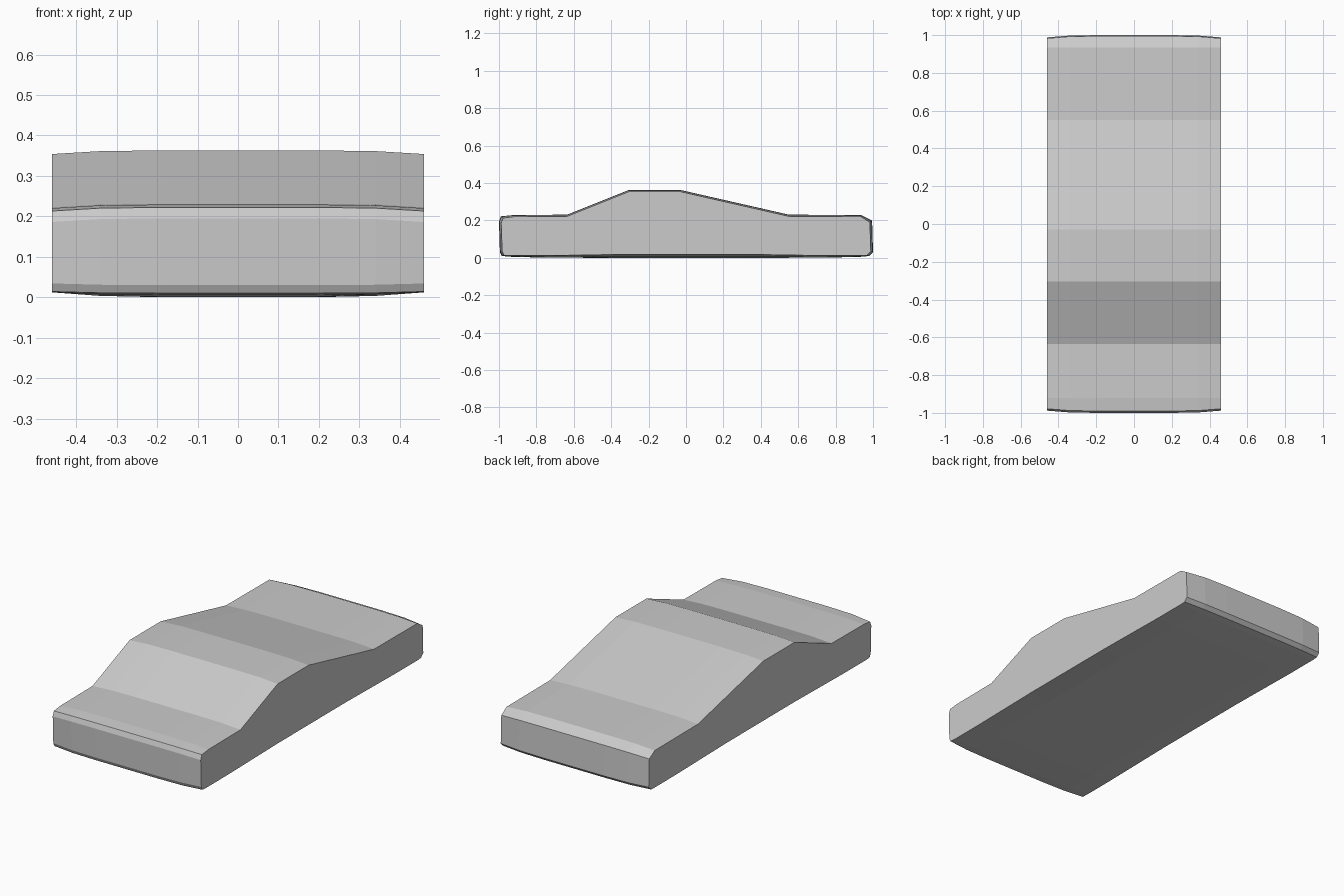
import bpy, bmesh

if "Cube" in bpy.data.objects:
    bpy.data.objects.remove(bpy.data.objects["Cube"])

# Body side profile (y, z) on the centre line, running front to back over the top
TOP = [(-0.985, 0.01), (-0.995, 0.03), (-1.0, 0.195), (-0.99, 0.222), (-0.92, 0.229),
       (-0.635, 0.231), (-0.305, 0.363), (-0.03, 0.363), (0.55, 0.231),
       (0.935, 0.229), (0.995, 0.2), (1.0, 0.03), (0.98, 0.01)]
# Underside: (y, z, extra lift at the flanks)
UNDER = [(0.94, 0.006, 0.006), (0.75, 0.001, 0.011), (0.3, 0.0, 0.019),
         (-0.3, 0.0, 0.019), (-0.75, 0.001, 0.011), (-0.94, 0.006, 0.006)]

# Cross stations: x and crown amount (0 at the centre, 1 at the flank)
HALF = [(0.19, 0.0), (0.34, 0.2), (0.46, 1.0)]
STATIONS = [(-x, k) for x, k in reversed(HALF)] + HALF


def section(x, k):
    """Profile at x, pulled inwards by the crown amount."""
    pts = []
    for y, z in TOP:
        dz = -0.009 * k if z > 0.1 else 0.004 * k
        dy = 0.012 * k if abs(y) > 0.96 else 0
        pts.append((x, y - dy * (1 if y > 0 else -1), z + dz))
    for y, z, lift in UNDER:
        pts.append((x, y, z + lift * k))
    return pts


# Loft the sections into one closed car body
bm = bmesh.new()
rings = [[bm.verts.new(p) for p in section(x, k)] for x, k in STATIONS]
n = len(rings[0])
for a, b in zip(rings, rings[1:]):
    for i in range(n):
        j = (i + 1) % n
        bm.faces.new((a[i], a[j], b[j], b[i]))

# Flat flanks
bm.faces.new(rings[0])
bm.faces.new(rings[-1])
bmesh.ops.recalc_face_normals(bm, faces=bm.faces)

mesh = bpy.data.meshes.new("car_body")
bm.to_mesh(mesh)
bm.free()
bpy.context.collection.objects.link(bpy.data.objects.new("car_body", mesh))
